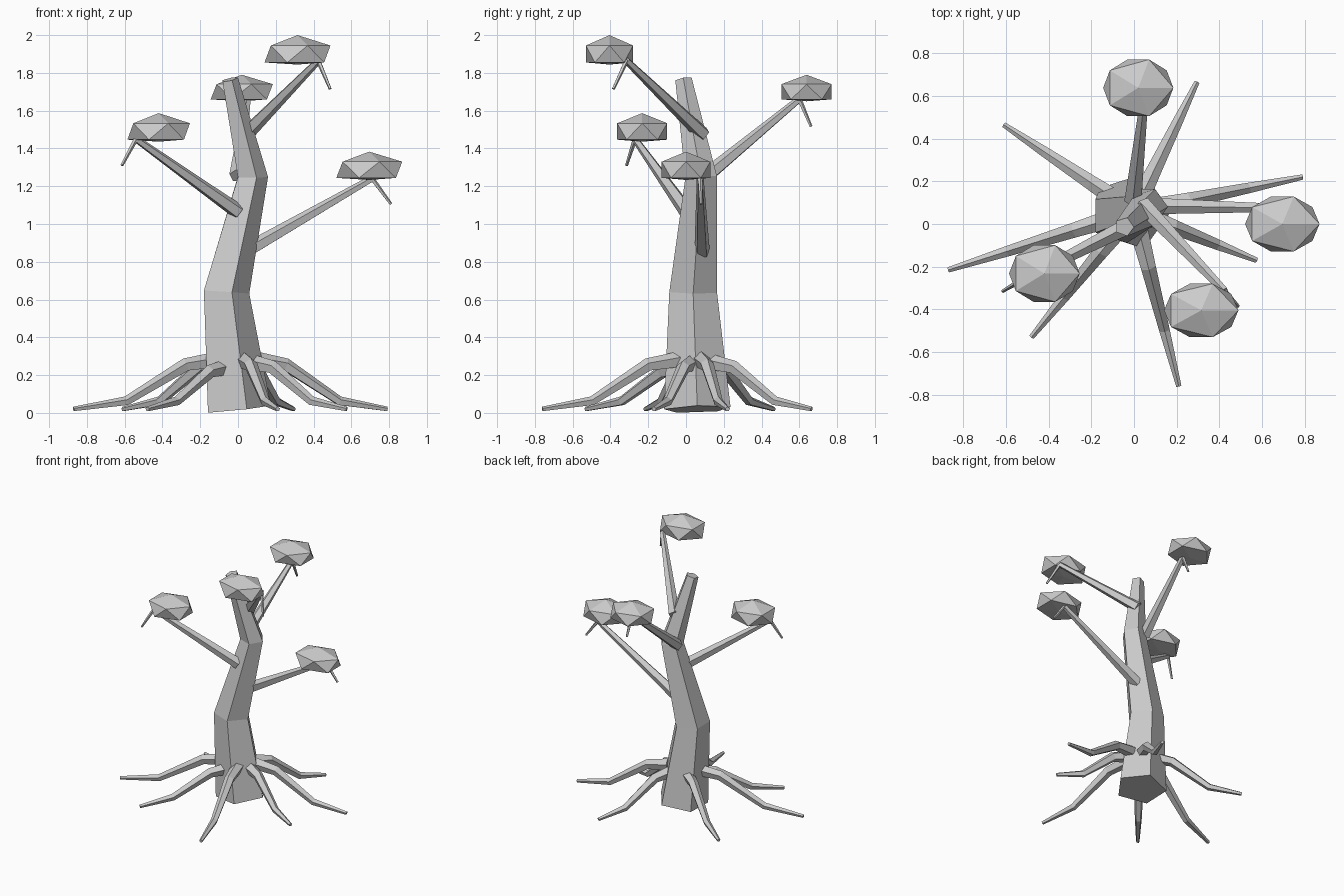
import bpy, bmesh
from math import cos, sin, pi
from mathutils import Vector

if "Cube" in bpy.data.objects:
    bpy.data.objects.remove(bpy.data.objects["Cube"])


def tube(name, path, radii, sides=5, ref=(0, 0, 1)):
    """Capped, flat-faced tapering tube along a path."""
    pts = [Vector(p) for p in path]
    bm = bmesh.new()
    rings = []
    for i, p in enumerate(pts):
        t = Vector()
        if i > 0:
            t += (p - pts[i - 1]).normalized()
        if i < len(pts) - 1:
            t += (pts[i + 1] - p).normalized()
        t.normalize()
        u = Vector(ref)
        u = (u - t * u.dot(t)).normalized()
        v = t.cross(u)
        rings.append([bm.verts.new(p + radii[i] * (u * cos(2 * pi * k / sides) + v * sin(2 * pi * k / sides)))
                      for k in range(sides)])
    for a, b in zip(rings, rings[1:]):
        for k in range(sides):
            n = (k + 1) % sides
            bm.faces.new((a[k], a[n], b[n], b[k]))
    bm.faces.new(rings[0][::-1])
    bm.faces.new(rings[-1])
    return finish(name, bm)


def finish(name, bm):
    bmesh.ops.recalc_face_normals(bm, faces=bm.faces)
    me = bpy.data.meshes.new(name)
    bm.to_mesh(me)
    bm.free()
    ob = bpy.data.objects.new(name, me)
    bpy.context.collection.objects.link(ob)
    return ob


def foliage(name, centre, scale):
    """Squashed icosahedron with a flattened underside."""
    bm = bmesh.new()
    bmesh.ops.create_icosphere(bm, subdivisions=1, radius=1)
    for v in bm.verts:
        v.co.z = max(v.co.z, -0.56)
        v.co = Vector(a * b for a, b in zip(v.co, scale)) + Vector(centre)
    finish(name, bm)


# Bent five-sided trunk
tube("trunk",
     [(-0.01, 0.06, 0.02), (-0.073, 0.038, 0.64), (0.071, 0.08, 1.25), (-0.045, -0.013, 1.765)],
     [0.185, 0.133, 0.088, 0.046], ref=(1, 0, 0))

# Roots: tip position and height of the arch
base = Vector((0, 0.06, 0))
roots = [(-0.61, 0.465, 1.0), (-0.87, -0.215, 1.0), (-0.48, -0.53, 0.86), (0.21, -0.76, 1.0),
         (0.575, -0.17, 0.95), (0.79, 0.22, 1.0), (0.295, 0.665, 0.95)]
for i, (x, y, h) in enumerate(roots):
    d = Vector((x, y, 0)) - base
    path = [base + d * f + Vector((0, 0, z))
            for f, z in ((0.12, 0.28 * h), (0.32, 0.253 * h), (0.68, 0.062), (1.0, 0.02))]
    tube(f"root_{i + 1}", path, [0.045, 0.037, 0.026, 0.013])

# Branches, each with a hanging twig and a foliage clump
limbs = [
    # start, tip, twig end, clump centre, clump scale
    ((0.04, 0.085, 0.855), (0.71, 0.075, 1.24), (0.81, 0.08, 1.105), (0.695, 0.0, 1.287), (0.195, 0.151, 0.096)),
    ((0.0, 0.005, 1.065), (-0.54, -0.27, 1.45), (-0.615, -0.315, 1.31), (-0.42, -0.232, 1.49), (0.185, 0.156, 0.097)),
    ((0.04, 0.09, 1.475), (0.425, -0.315, 1.865), (0.488, -0.385, 1.715), (0.315, -0.405, 1.90), (0.195, 0.147, 0.1)),
    ((-0.005, 0.11, 1.255), (0.05, 0.6, 1.66), (0.05, 0.662, 1.515), (0.02, 0.638, 1.70), (0.184, 0.156, 0.09)),
]
for i, (start, tip, end, centre, scale) in enumerate(limbs):
    tube(f"branch_{i + 1}", [start, tip], [0.042, 0.019])
    tube(f"twig_{i + 1}", [tip, end], [0.013, 0.008])
    foliage(f"foliage_{i + 1}", centre, scale)
